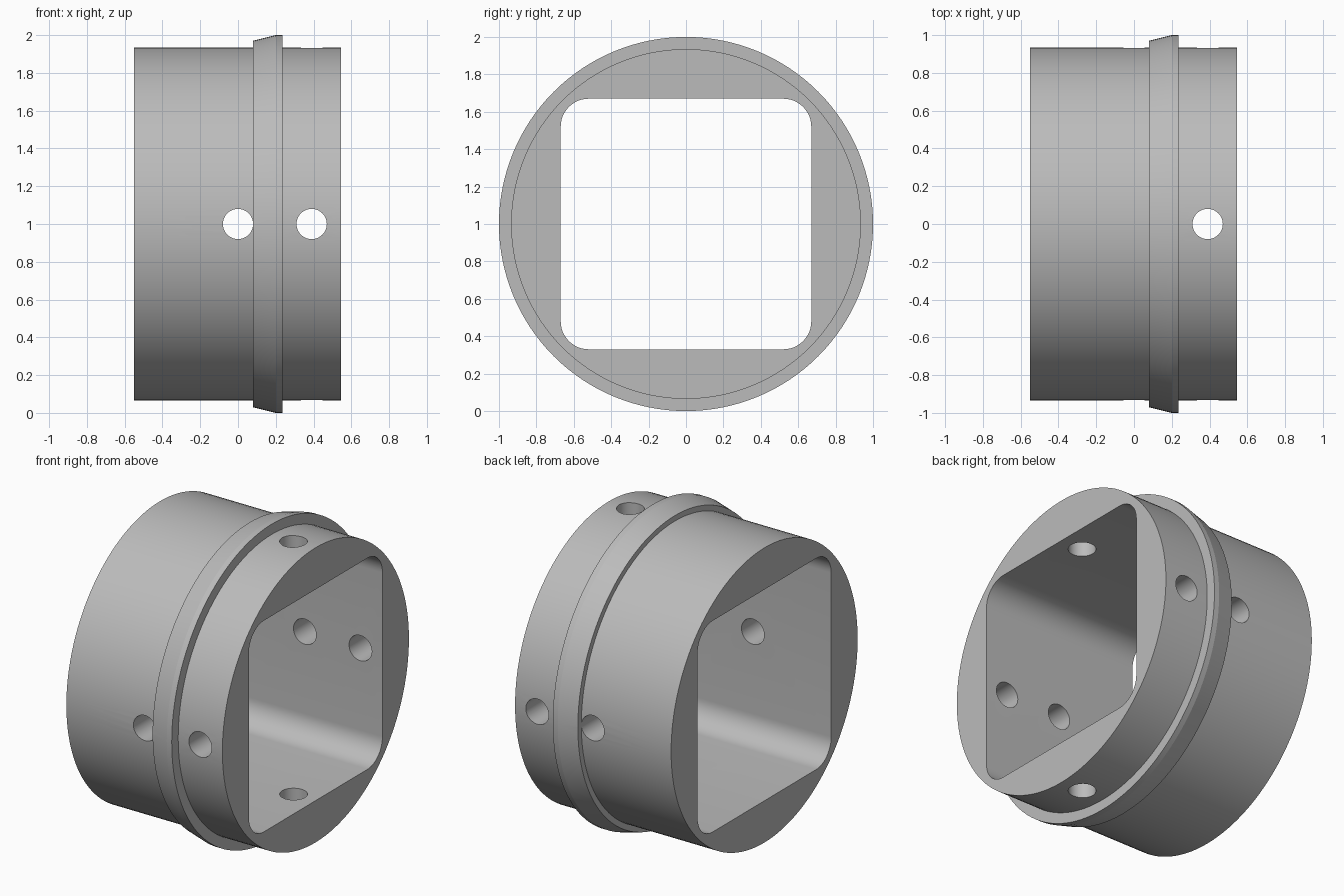
import bpy, bmesh
from math import cos, sin, pi, radians
from mathutils import Matrix

if "Cube" in bpy.data.objects:
    bpy.data.objects.remove(bpy.data.objects["Cube"])

AXIS_Z = 1.0

grey = bpy.data.materials.new("light grey")
grey.use_nodes = True
colour = (0.5, 0.5, 0.5, 1)
grey.diffuse_color = colour
grey.node_tree.nodes["Principled BSDF"].inputs["Base Color"].default_value = colour


def make_object(name, bm):
    bmesh.ops.recalc_face_normals(bm, faces=bm.faces)
    mesh = bpy.data.meshes.new(name)
    bm.to_mesh(mesh)
    bm.free()
    mesh.materials.append(grey)
    obj = bpy.data.objects.new(name, mesh)
    bpy.context.collection.objects.link(obj)
    return obj


def loft(name, rings):
    """Closed solid through a row of equal-length point rings."""
    bm = bmesh.new()
    loops = [[bm.verts.new(p) for p in ring] for ring in rings]
    n = len(loops[0])
    for a, b in zip(loops, loops[1:]):
        for i in range(n):
            j = (i + 1) % n
            bm.faces.new((a[i], a[j], b[j], b[i]))
    bm.faces.new(loops[0])
    bm.faces.new(loops[-1])
    return make_object(name, bm)


def circle(x, r, n=128):
    return [(x, r * cos(2 * pi * i / n), AXIS_Z + r * sin(2 * pi * i / n)) for i in range(n)]


def rounded_square(x, half, r, steps=12):
    pts = []
    for quarter, (sy, sz) in enumerate([(1, 1), (-1, 1), (-1, -1), (1, -1)]):
        for k in range(steps + 1):
            a = (quarter + k / steps) * pi / 2
            pts.append((x, sy * (half - r) + r * cos(a), AXIS_Z + sz * (half - r) + r * sin(a)))
    return pts


def drill(name, x, rotation):
    bm = bmesh.new()
    bmesh.ops.create_cone(bm, cap_ends=True, segments=48, radius1=0.08, radius2=0.08, depth=3,
                          matrix=Matrix.Translation((x, 0, AXIS_Z)) @ rotation)
    return make_object(name, bm)


# Turned outer body with the tapered collar
profile = [(-0.55, 0.935), (0.08, 0.935), (0.08, 0.97), (0.2, 1.0),
           (0.235, 1.0), (0.235, 0.935), (0.545, 0.935)]
sleeve = loft("collared_sleeve", [circle(x, r) for x, r in profile])

# Square bore and cross holes
sideways = Matrix.Rotation(pi / 2, 4, 'X')
cutters = [
    loft("bore_cutter", [rounded_square(x, 0.67, 0.15) for x in (-1, 1)]),
    drill("middle_side_hole_cutter", 0.0, sideways),
    drill("end_side_hole_cutter", 0.39, sideways),
    drill("end_vertical_hole_cutter", 0.39, Matrix.Identity(4)),
]
for cutter in cutters:
    cutter.hide_render = True
    mod = sleeve.modifiers.new(cutter.name, 'BOOLEAN')
    mod.operation = 'DIFFERENCE'
    mod.solver = 'EXACT'
    mod.object = cutter

# Bake the cuts and drop the cutters
bpy.context.view_layer.update()
graph = bpy.context.evaluated_depsgraph_get()
baked = bpy.data.meshes.new_from_object(sleeve.evaluated_get(graph))
sleeve.modifiers.clear()
sleeve.data = baked
for cutter in cutters:
    bpy.data.objects.remove(cutter)

# Smooth walls with crisp edges
bpy.ops.object.select_all(action='DESELECT')
sleeve.select_set(True)
bpy.context.view_layer.objects.active = sleeve
bpy.ops.object.shade_smooth_by_angle(angle=radians(12))
